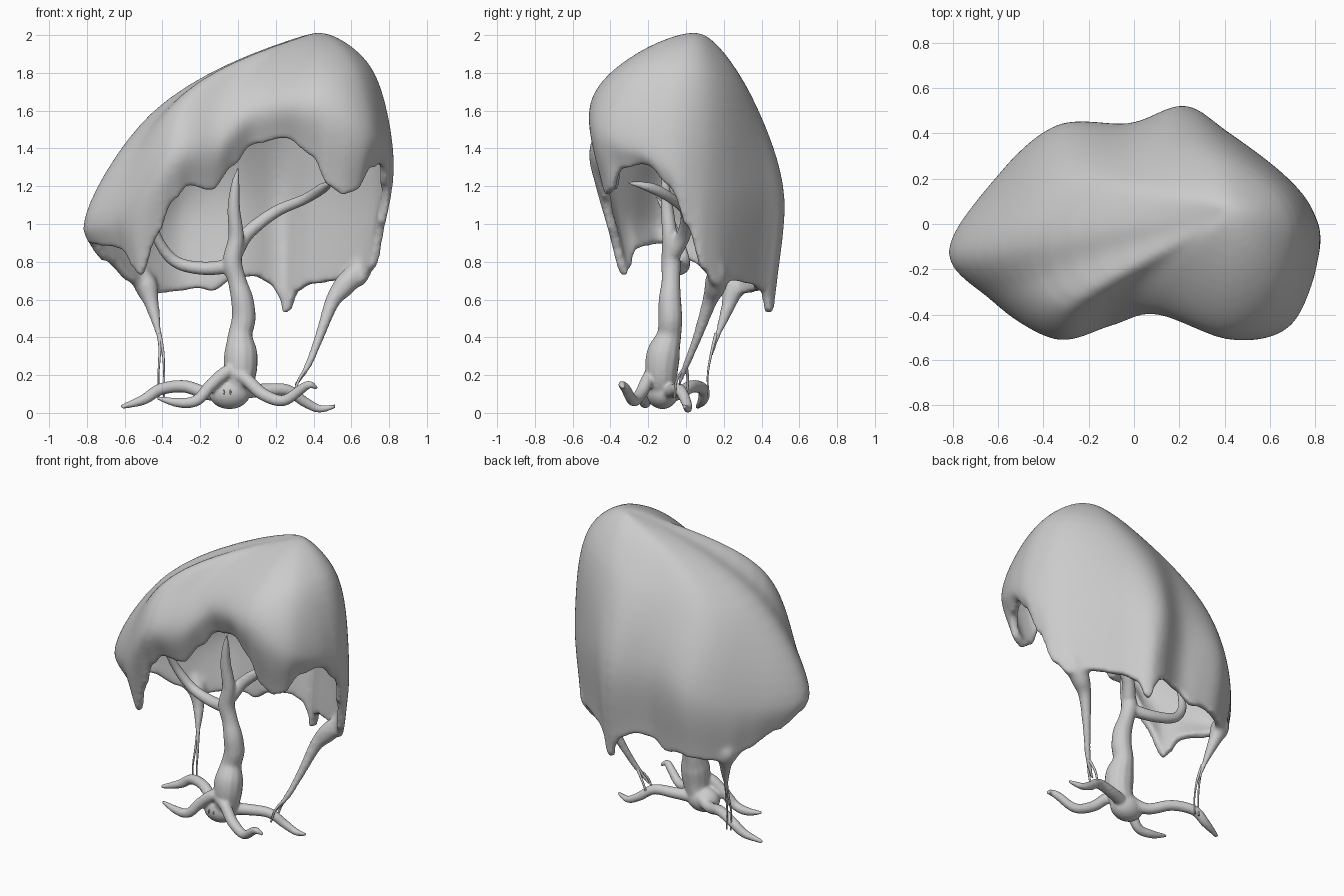
import bpy, bmesh, math
from mathutils import Vector as V

if "Cube" in bpy.data.objects:
    bpy.data.objects.remove(bpy.data.objects["Cube"])


def spline(a, b, c, d, t):
    # Catmull-Rom segment between b and c
    return 0.5 * (2 * b + (c - a) * t + (2 * a - 5 * b + 4 * c - d) * t * t
                  + (3 * b - a - 3 * c + d) * t ** 3)


def soft_spline(a, b, c, d, t):
    # the same with tangents scaled to the spacing, so it never overshoots
    l0, l1, l2 = (max((q - p).length, 1e-4) ** .6 for p, q in ((a, b), (b, c), (c, d)))
    m1 = ((b - a) / l0 * l1 + (c - b) / l1 * l0) / (l0 + l1) * l1
    m2 = ((c - b) / l1 * l2 + (d - c) / l2 * l1) / (l1 + l2) * l1
    return b.lerp(c, t * t * (3 - 2 * t)) + m1 * t * (1 - t) ** 2 - m2 * t * t * (1 - t)


def resample(pts, n=8):
    p = [V(q) for q in pts]
    p = [2 * p[0] - p[1]] + p + [2 * p[-1] - p[-2]]
    out = [spline(*p[i:i + 4], k / n) for i in range(len(p) - 3) for k in range(n)]
    return out + [p[-2]]


def select(obs):
    bpy.ops.object.select_all(action='DESELECT')
    for o in obs:
        o.select_set(True)
    bpy.context.view_layer.objects.active = obs[0]


def tube(name, pts):
    # smooth round tube through (x, y, z, radius) points
    cu = bpy.data.curves.new(name, 'CURVE')
    cu.dimensions = '3D'
    cu.bevel_depth = 1.0
    cu.bevel_resolution = 4
    cu.use_fill_caps = True
    path = resample(pts)
    sp = cu.splines.new('POLY')
    sp.points.add(len(path) - 1)
    for pt, q in zip(sp.points, path):
        pt.co = (q[0], q[1], q[2], 1)
        pt.radius = max(q[3], 0.003)
    sp.use_smooth = True
    ob = bpy.data.objects.new(name, cu)
    bpy.context.collection.objects.link(ob)
    select([ob])
    bpy.ops.object.convert(target='MESH')
    return bpy.context.object


def ball(name, loc, scale):
    bpy.ops.mesh.primitive_uv_sphere_add(segments=32, ring_count=16, radius=1, location=loc)
    ob = bpy.context.object
    ob.name = name
    ob.scale = scale
    bpy.ops.object.transform_apply(location=True, rotation=False, scale=True)
    bpy.ops.object.shade_smooth()
    return ob


def fuse(obs, voxel, smooth):
    # join parts and melt them into one soft skin
    select(obs)
    bpy.ops.object.join()
    ob = obs[0]
    rm = ob.modifiers.new("melt", 'REMESH')
    rm.mode = 'VOXEL'
    rm.voxel_size = voxel
    rm.use_smooth_shade = True
    ob.modifiers.new("soften", 'SMOOTH').iterations = smooth


# Canopy ribs: shoulder point, then widest point, going round from the left tip
apex = V((0.42, 0.05, 2.015))
ribs = [
    (-.46, -.09, 1.585, -.82, -.12, .98), (-.43, -.24, 1.56, -.64, -.33, 1.05),
    (-.29, -.37, 1.66, -.35, -.51, 1.35), (-.05, -.32, 1.70, -.10, -.45, 1.42),
    (.15, -.29, 1.79, .10, -.40, 1.60), (.42, -.41, 1.79, .43, -.51, 1.62),
    (.61, -.31, 1.82, .70, -.44, 1.48), (.69, -.10, 1.84, .82, -.12, 1.32),
    (.68, .05, 1.84, .79, .06, 1.22), (.59, .17, 1.82, .66, .22, 1.20),
    (.41, .27, 1.80, .42, .40, 1.25), (.22, .31, 1.73, .22, .515, 1.20),
    (0, .27, 1.69, -.02, .44, 1.20), (-.27, .22, 1.61, -.34, .43, 1.10),
    (-.43, .06, 1.57, -.61, .20, 1.00)]
# Hem height against rib number, with its arches and drips
hem = [(0, .89), (.6, .88), (1.0, .86), (1.22, .76), (1.36, .71), (1.5, .80), (1.65, .93),
       (2, 1.12), (2.3, 1.2), (2.8, 1.17), (3.4, 1.3), (4, 1.42), (4.5, 1.45), (4.9, 1.36),
       (5.2, 1.2), (5.5, 1.15), (5.8, 1.17), (6.2, 1.29), (6.6, 1.31), (7, 1.2), (7.6, 1.0),
       (8.3, .76), (8.8, .67), (9.3, .70), (10, .68), (10.4, .64), (10.6, .54), (10.8, .52),
       (11, .62), (11.2, .68), (11.6, .72), (12, .71), (12.4, .64), (12.6, .66), (13, .64),
       (13.4, .63), (13.7, .6), (14, .69), (14.5, .8), (15, .89)]


def hem_z(u):
    for (a, za), (b, zb) in zip(hem, hem[1:]):
        if u <= b:
            t = (u - a) / (b - a)
            return za + (zb - za) * t * t * (3 - 2 * t)
    return hem[-1][1]


N, STEP, ROWS = len(ribs), 12, 8
bm = bmesh.new()
top = bm.verts.new(apex)
cols = []
for i in range(N):
    seg = [V(ribs[(i + k) % N]) for k in (-1, 0, 1, 2)]
    for s in range(STEP):
        r = spline(*seg, s / STEP)
        sh, wide = V(r[:3]), V(r[3:])
        z = hem_z(i + s / STEP)
        low = V((wide.x * .96, wide.y * (.92 if wide.y > 0 else .86), z))
        start = 2 * apex - sh
        start.z = sh.z + 1.0 * max(0, (sh - apex).xy.length - .4)
        p = [start, apex, sh, wide, low, 2 * low - wide]
        cols.append([bm.verts.new(q) for q in
                     [soft_spline(*p[k:k + 4], t / ROWS) for k in range(3)
                      for t in range(ROWS)][1:] + [low]])
for a, b in zip(cols, cols[1:] + cols[:1]):
    bm.faces.new((top, a[0], b[0]))
    for k in range(len(a) - 1):
        bm.faces.new((a[k], a[k + 1], b[k + 1], b[k]))
bmesh.ops.recalc_face_normals(bm, faces=bm.faces)
bm.normal_update()
if top.normal.z < 0:
    bmesh.ops.reverse_faces(bm, faces=bm.faces)
me = bpy.data.meshes.new("canopy")
bm.to_mesh(me)
bm.free()
canopy = bpy.data.objects.new("canopy", me)
bpy.context.collection.objects.link(canopy)
sol = canopy.modifiers.new("thickness", 'SOLIDIFY')
sol.thickness = 0.05
sol.offset = -1
select([canopy])
bpy.ops.object.modifier_apply(modifier="thickness")

# Melted strands stretched from the hem down to the roots
strands = [
    tube("right_strand", [(.66, .165, .83, .02), (.62, .165, .74, .055), (.56, .155, .67, .06),
                          (.50, .125, .59, .042), (.43, .06, .4, .028), (.37, .0, .25, .022),
                          (.3, -.04, .14, .013)]),
    tube("left_strand", [(-.5, .24, .76, .02), (-.485, .25, .68, .06), (-.455, .225, .57, .04),
                         (-.42, .17, .42, .02), (-.405, .135, .30, .012)])]
fuse([canopy] + strands, .013, 16)
for dx in (-.016, .014):
    tube("left_thread", [(-.415, .16, .42, .01), (-.405 + dx * .6, .135, .32, .007),
                         (-.405 + dx, .115, .2, .005), (-.405 + dx, .12, .08, .005)])
for dy in (-.03, .03):
    tube("right_thread", [(.37, 0, .25, .01), (.32, -.02 + dy, .17, .007),
                          (.29, -.03 + dy, .08, .006)])

# Trunk with its knobbly swellings and the middle branch
body = [
    tube("trunk", [(-.02, -.12, .10, .07), (.01, -.13, .2, .086), (.015, -.12, .31, .09),
                   (.012, -.09, .41, .066), (.03, -.083, .5, .064), (.022, -.085, .6, .06),
                   (-.005, -.08, .7, .05), (-.03, -.08, .8, .052), (-.01, -.085, .93, .042),
                   (-.022, -.1, 1.08, .034), (-.015, -.11, 1.2, .024), (0, -.12, 1.3, .006)]),
    # Side branches
    tube("left_branch", [(-.02, -.08, .78, .04), (-.18, -.03, .765, .036),
                         (-.33, -.01, .80, .032), (-.42, -.04, .91, .028),
                         (-.46, -.1, 1.05, .02), (-.47, -.16, 1.15, .006)]),
    tube("right_branch", [(-.02, -.07, .84, .044), (.05, -.01, .95, .038), (.2, .0, 1.065, .032),
                          (.35, -.07, 1.13, .028), (.45, -.18, 1.19, .028),
                          (.5, -.31, 1.22, .006)]),
    ball("root_bulb", (-.045, -.125, .105), (.11, .085, .085))]
# Roots
roots = {
    "back_left_root": [(0, -.1, .15, .04), (-.14, -.05, .10, .036), (-.28, .03, .14, .034),
                       (-.41, .09, .125, .032), (-.5, .09, .07, .028), (-.62, .06, .03, .012)],
    "front_left_root": [(.03, -.14, .21, .036), (-.05, -.18, .22, .036), (-.14, -.2, .15, .034),
                        (-.22, -.22, .065, .03), (-.32, -.21, .055, .026), (-.43, -.2, .08, .01)],
    "front_right_root": [(-.04, -.17, .22, .036), (.04, -.2, .18, .036), (.13, -.24, .1, .034),
                         (.24, -.28, .065, .03), (.34, -.32, .13, .026), (.38, -.34, .15, .02),
                         (.42, -.33, .13, .01)],
    "right_root": [(0, -.1, .11, .04), (.13, -.06, .12, .036), (.26, -.03, .12, .032),
                   (.35, 0, .06, .028), (.43, .01, .022, .022), (.515, -.01, .035, .011)]}
fuse(body + [tube(n, p) for n, p in roots.items()], .009, 4)

# Two small slit eyes on the root bulb
for x in (-.075, -.04):
    ball("eye", (x, -.207, .11), (.005, .005, .013))
